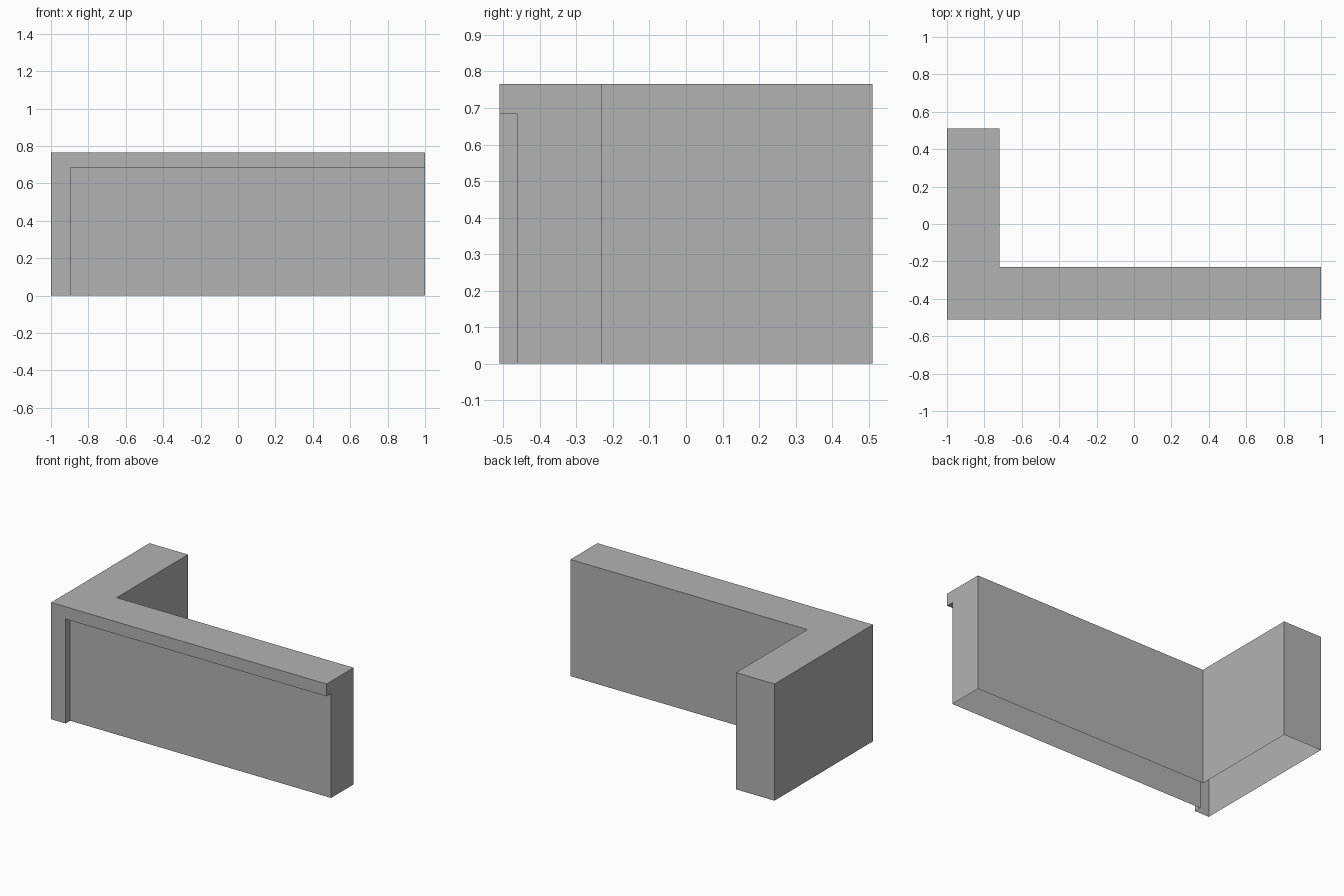
import bpy, bmesh

if "Cube" in bpy.data.objects:
    bpy.data.objects.remove(bpy.data.objects["Cube"])

H, LEDGE = 0.766, 0.685            # wall height, underside of the front lip
X0, X1, Y0, Y1 = -1.0, 1.0, -0.51, 0.51
T = 0.28                           # wall thickness
RX, RY = -0.895, -0.463            # recess start and recessed front plane

bm = bmesh.new()


def walls(points, z0, z1):
    """Vertical faces round a counter-clockwise outline."""
    for (ax, ay), (bx, by) in zip(points, points[1:] + points[:1]):
        face([(ax, ay, z0), (bx, by, z0), (bx, by, z1), (ax, ay, z1)])


def face(coords):
    return bm.faces.new([bm.verts.new(c) for c in coords])


# L-shaped outline shared by both levels, from the recessed right end round
back = [(X1, RY), (X1, Y0 + T), (X0 + T, Y0 + T), (X0 + T, Y1),
        (X0, Y1), (X0, Y0), (RX, Y0)]

# Lower walls with the front recess, full upper walls above it
walls(back + [(RX, RY)], 0, LEDGE)
walls(back + [(X1, Y0)], LEDGE, H)

# Underside of the lip and the top; the bottom is open
face([(RX, Y0, LEDGE), (RX, RY, LEDGE), (X1, RY, LEDGE), (X1, Y0, LEDGE)])
face([(x, y, H) for x, y in back + [(X1, Y0)]])

# Weld and merge coplanar faces
bmesh.ops.remove_doubles(bm, verts=bm.verts, dist=1e-4)
bmesh.ops.dissolve_limit(bm, angle_limit=0.01, verts=bm.verts, edges=bm.edges)

mesh = bpy.data.meshes.new("corner_wall")
bm.to_mesh(mesh)
bm.free()
wall = bpy.data.objects.new("corner_wall", mesh)
bpy.context.collection.objects.link(wall)

grey = bpy.data.materials.new("plain grey")
grey.diffuse_color = (0.45, 0.45, 0.45, 1)
grey.use_nodes = True
grey.node_tree.nodes["Principled BSDF"].inputs["Base Color"].default_value = grey.diffuse_color
mesh.materials.append(grey)
